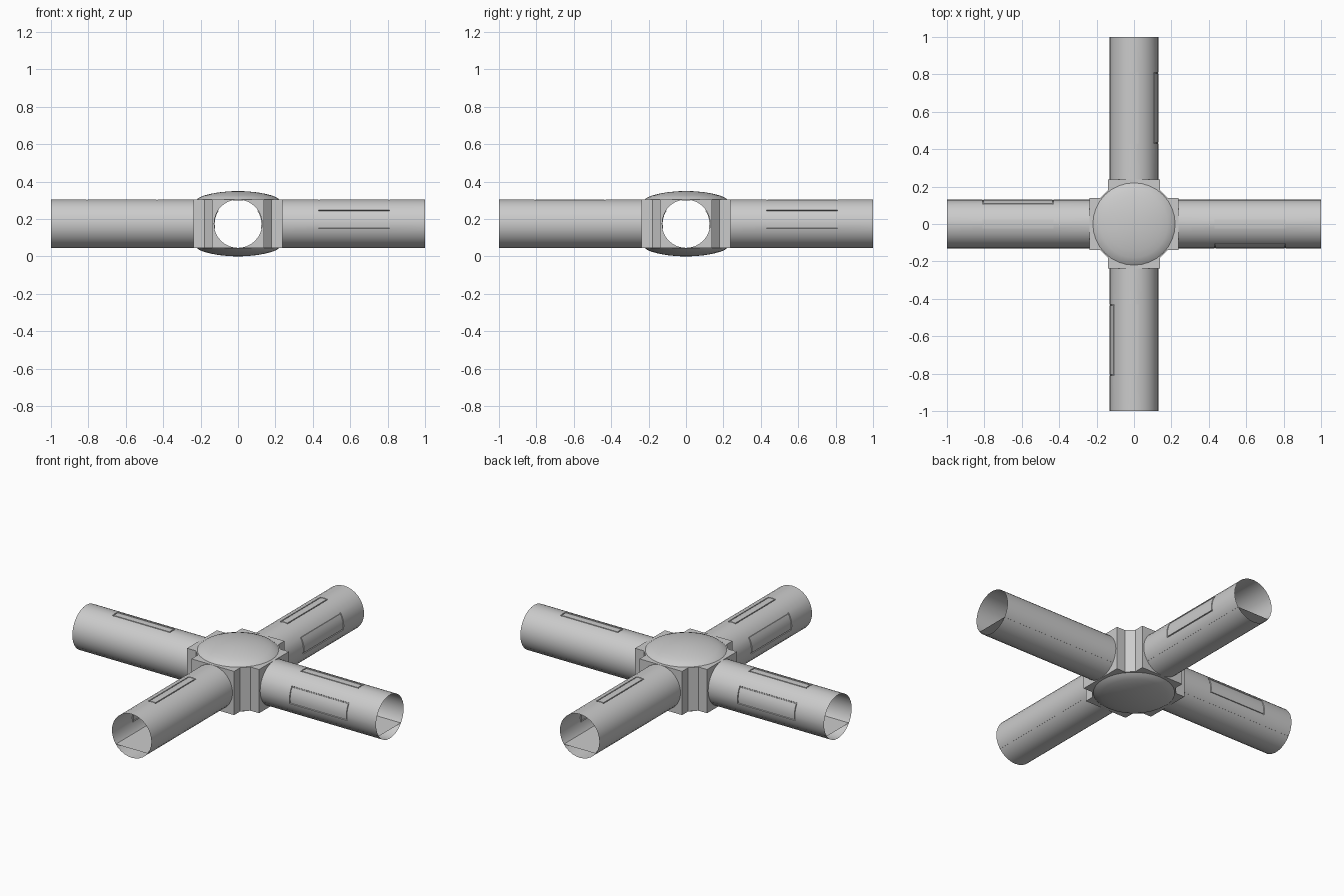
import bpy, bmesh
from math import cos, sin, pi
from mathutils import Matrix

if "Cube" in bpy.data.objects:
    bpy.data.objects.remove(bpy.data.objects["Cube"])

CZ = 0.175        # height of the tube axes
R = 0.13          # tube radius
SEG = 32
FLOOR = 0.098


def finish(name, bm, smooth=True):
    me = bpy.data.meshes.new(name)
    bm.to_mesh(me)
    bm.free()
    ob = bpy.data.objects.new(name, me)
    bpy.context.collection.objects.link(ob)
    bpy.ops.object.select_all(action='DESELECT')
    ob.select_set(True)
    bpy.context.view_layer.objects.active = ob
    if smooth:
        bpy.ops.object.shade_smooth_by_angle(angle=0.5)
    return ob


# Open tube along +x with grooved panels on its top and -y side
def tube(k):
    bm = bmesh.new()
    ang = [2 * pi * j / SEG for j in range(SEG)]
    rings = [[bm.verts.new((x, -R * cos(a), CZ + R * sin(a))) for a in ang]
             for x in (0.235, 0.43, 0.81, 1.0)]
    side, top = [], []
    for i in range(3):
        for j in range(SEG):
            n = (j + 1) % SEG
            f = bm.faces.new((rings[i][j], rings[i + 1][j], rings[i + 1][n], rings[i][n]))
            if i == 1 and j in (31, 0, 1, 2):
                side.append(f)
            if i == 1 and j in (7, 8):
                top.append(f)
    for panel in (side, top):
        for t, d in ((0.001, -0.005), (0.004, 0), (0.001, 0.005)):
            bm.normal_update()
            bmesh.ops.inset_region(bm, faces=panel, thickness=t, depth=d,
                                   use_even_offset=True, use_boundary=True)
    bm.transform(Matrix.Rotation(k * pi / 2, 4, 'Z'))
    finish(f"tube_{k}", bm)


# Walkway inside each tube
def walkway(k):
    h = (R * R - (CZ - FLOOR) ** 2) ** 0.5
    bm = bmesh.new()
    bm.faces.new([bm.verts.new((x, y, FLOOR)) for x, y in
                  ((0.24, -h), (1, -h), (1, h), (0.24, h))])
    bm.transform(Matrix.Rotation(k * pi / 2, 4, 'Z'))
    finish(f"walkway_{k}", bm, False)


for k in range(4):
    tube(k)
    walkway(k)

# Cross-shaped hub outline, one corner repeated four times
W, L, C = 0.14, 0.237, 0.18
outline = []
for k in range(4):
    rot = Matrix.Rotation(k * pi / 2, 2)
    for p in ((L, W), (C, W), (W, C), (W, L)):
        outline.append((p[0] * cos(k * pi / 2) - p[1] * sin(k * pi / 2),
                        p[0] * sin(k * pi / 2) + p[1] * cos(k * pi / 2)))

# Hub walls, flat top and bottom
bm = bmesh.new()
lo = [bm.verts.new((x, y, CZ - R)) for x, y in outline]
hi = [bm.verts.new((x, y, CZ + R)) for x, y in outline]
bm.faces.new(hi)
bm.faces.new(lo[::-1])
for i in range(16):
    n = (i + 1) % 16
    if i % 4 != 3:            # the fourth wall is a doorway
        bm.faces.new((lo[i], lo[n], hi[n], hi[i]))

# Doorway plates with round holes
for k in range(4):
    m = Matrix.Rotation(k * pi / 2, 4, 'Z')
    inner, outer = [], []
    for j in range(SEG):
        a = 2 * pi * j / SEG
        s = max(abs(cos(a)), abs(sin(a)))
        for ring, y, z in ((inner, 0.129 * cos(a), 0.129 * sin(a)),
                           (outer, W * cos(a) / s, R * sin(a) / s)):
            v = bm.verts.new((L, y, CZ + z))
            v.co = m @ v.co
            ring.append(v)
    for j in range(SEG):
        n = (j + 1) % SEG
        bm.faces.new((inner[j], outer[j], outer[n], inner[n]))
finish("hub_block", bm, False)

# Hub floor
bm = bmesh.new()
bm.faces.new([bm.verts.new((x, y, FLOOR)) for x, y in outline])
finish("hub_floor", bm, False)

# Shallow domes above and below the hub
profile = [(0.05, 0.173), (0.1, 0.168), (0.145, 0.160), (0.18, 0.151), (0.205, 0.141), (0.22, 0.13)]
for name, s in (("upper_dome", 1), ("lower_dome", -1)):
    bm = bmesh.new()
    tip = bm.verts.new((0, 0, CZ + s * 0.175))
    prev = None
    for r, z in profile:
        ring = [bm.verts.new((r * cos(2 * pi * j / SEG), r * sin(2 * pi * j / SEG), CZ + s * z))
                for j in range(SEG)]
        for j in range(SEG):
            n = (j + 1) % SEG
            if prev:
                bm.faces.new((prev[j], ring[j], ring[n], prev[n]))
            else:
                bm.faces.new((tip, ring[j], ring[n]))
        prev = ring
    bmesh.ops.recalc_face_normals(bm, faces=bm.faces)
    if (bm.faces[:][0].normal.z > 0) != (s > 0):
        bmesh.ops.reverse_faces(bm, faces=bm.faces)
    finish(name, bm)
